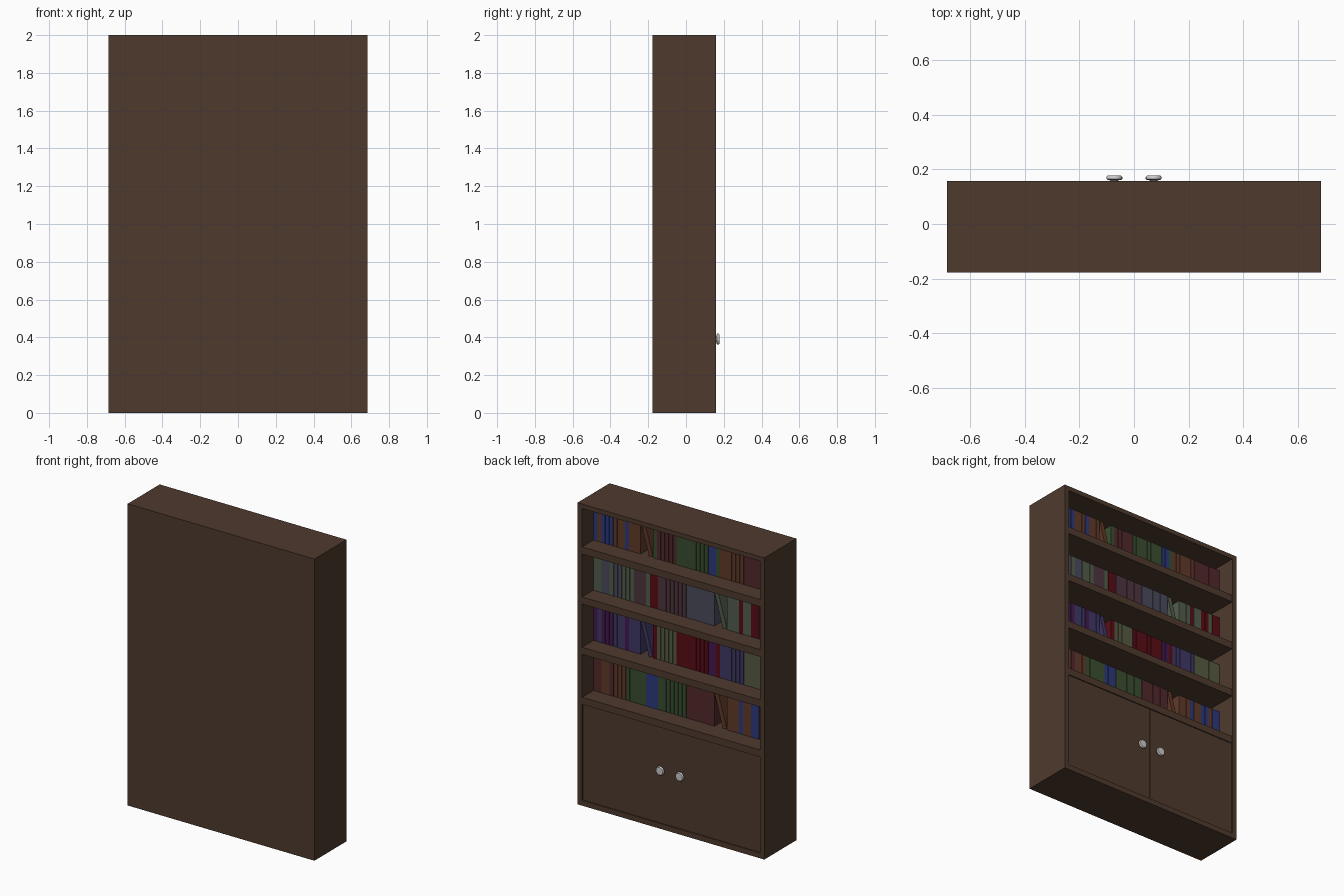
import bpy, bmesh, math
from mathutils import Matrix, Vector

if "Cube" in bpy.data.objects:
    bpy.data.objects.remove(bpy.data.objects["Cube"])

W, BACK, FRONT, H = 0.685, -0.178, 0.158, 2.0   # case half width, depth range, height
T = 0.033                                        # board thickness
SHELF_TOPS = [1.715, 1.383, 1.05, 0.718]
SHELF_T = 0.047


def material(name, rgb):
    m = bpy.data.materials.new(name)
    m.diffuse_color = (*rgb, 1)
    m.use_nodes = True
    m.node_tree.nodes["Principled BSDF"].inputs["Base Color"].default_value = m.diffuse_color
    return m


wood = material("dark_wood", (0.078, 0.042, 0.027))
PALETTE = {
    "blue": (0.025, 0.04, 0.2), "brown": (0.12, 0.042, 0.022),
    "green": (0.042, 0.075, 0.03), "maroon": (0.085, 0.022, 0.024),
    "sage": (0.085, 0.11, 0.07), "slate": (0.07, 0.07, 0.11),
    "mauve": (0.075, 0.035, 0.05), "red": (0.1, 0.004, 0.008),
    "purple": (0.06, 0.01, 0.08), "olive": (0.095, 0.1, 0.055),
    "indigo": (0.05, 0.04, 0.13),
}
mats = {k: material("cover_" + k, v) for k, v in PALETTE.items()}


def add_box(bm, lo, hi, mat=0, matrix=Matrix()):
    lo, hi = Vector(lo), Vector(hi)
    place = Matrix.Translation((lo + hi) / 2) @ Matrix.Diagonal((*(hi - lo), 1))
    verts = bmesh.ops.create_cube(bm, size=1, matrix=matrix @ place)["verts"]
    for f in {f for v in verts for f in v.link_faces}:
        f.material_index = mat


def finish(name, bm, materials=()):
    me = bpy.data.meshes.new(name)
    bm.to_mesh(me)
    bm.free()
    for m in materials:
        me.materials.append(m)
    ob = bpy.data.objects.new(name, me)
    bpy.context.collection.objects.link(ob)
    return ob


def board(name, lo, hi):
    bm = bmesh.new()
    add_box(bm, lo, hi)
    return finish(name, bm, [wood])


# Case
for side, s in (("left", -1), ("right", 1)):
    x0, x1 = sorted((s * W, s * (W - T)))
    board(side + "_side", (x0, BACK, 0), (x1, FRONT, H))
IN = W - T
board("top_board", (-IN, BACK, H - 0.03), (IN, FRONT, H))
board("bottom_board", (-IN, BACK, 0), (IN, FRONT, 0.035))
board("back_panel", (-IN, BACK, 0.035), (IN, BACK + 0.02, H - 0.03))
for i, z in enumerate(SHELF_TOPS):
    board(f"shelf_{i + 1}", (-IN, BACK + 0.02, z - SHELF_T), (IN, FRONT - 0.001, z))

# Cupboard doors, slightly recessed
for side, s in (("left", -1), ("right", 1)):
    x0, x1 = sorted((s * 0.0005, s * IN))
    board(side + "_door", (x0, FRONT - 0.03, 0.035),
          (x1, FRONT - 0.008, SHELF_TOPS[-1] - SHELF_T))

# Door knobs: lathed profile of (radius, distance outwards)
KNOB = [(0.014, -0.01), (0.014, 0.002), (0.024, 0.003), (0.029, 0.007),
        (0.029, 0.014), (0.025, 0.019), (0.0, 0.02)]
for side, s in (("left", -1), ("right", 1)):
    bm = bmesh.new()
    vs = [bm.verts.new((r, d, 0)) for r, d in KNOB]
    es = [bm.edges.new(p) for p in zip(vs, vs[1:])]
    bmesh.ops.spin(bm, geom=vs + es, cent=(0, 0, 0), axis=(0, 1, 0),
                   angle=math.tau, steps=20)
    bmesh.ops.remove_doubles(bm, verts=bm.verts, dist=1e-5)
    bmesh.ops.recalc_face_normals(bm, faces=bm.faces)
    knob = finish(side + "_knob", bm)
    knob.location = (s * 0.072, FRONT, 0.39)
    bpy.context.view_layer.objects.active = knob
    knob.select_set(True)
    bpy.ops.object.shade_smooth_by_angle(angle=math.radians(40))
    knob.select_set(False)

# Book rows: one letter per book from +x to -x, capital = leaning book
ROW_A = "bobbbooobooo" + "O" + "g" + "r" * 5 + "g" * 8 + "bbg" + "o" * 6 + "r" * 7
ROW_B = "ggoogoogggrrrgbb" + "r" * 7 + "o" * 7 + "G" + "gggbggbbgbb"
rows = [
    (ROW_A, dict(b="blue", o="brown", g="green", r="maroon")),
    (ROW_B, dict(g="sage", o="slate", r="mauve", b="red")),
    (ROW_A, dict(b="purple", o="indigo", g="red", r="olive")),
    (ROW_B, dict(g="brown", o="green", r="green", b="blue")),
]
# lowest row has a run of maroon books in place of the slate run
ROW_B4 = "rrggrgggooooob" + "bb" + "o" * 7 + "r" * 7 + "G" + "gggbggbbgbb"
rows[3] = (ROW_B4, dict(g="brown", o="green", r="maroon", b="blue"))

BOOK_H, BOOK_Y0, BOOK_Y1, LEAN = 0.225, -0.14, 0.038, 0.06
for i, (row, colours) in enumerate(rows):
    keys = list(colours)
    pitch = (2 * IN - LEAN) / len(row)
    bm, x, z = bmesh.new(), IN, SHELF_TOPS[i]
    for ch in row:
        idx = keys.index(ch.lower())
        lo, hi = (0.0008 - pitch, BOOK_Y0, 0), (-0.0008, BOOK_Y1, BOOK_H)
        if ch.isupper():
            x -= LEAN
            tilt = Matrix.Rotation(math.asin(LEAN / BOOK_H), 4, 'Y')
            lift = pitch * LEAN / BOOK_H
            add_box(bm, lo, hi, idx, Matrix.Translation((x, 0, z)) @ tilt)
        else:
            add_box(bm, lo, hi, idx, Matrix.Translation((x, 0, z)))
        x -= pitch
    finish(f"book_row_{i + 1}", bm, [mats[colours[k]] for k in keys])
